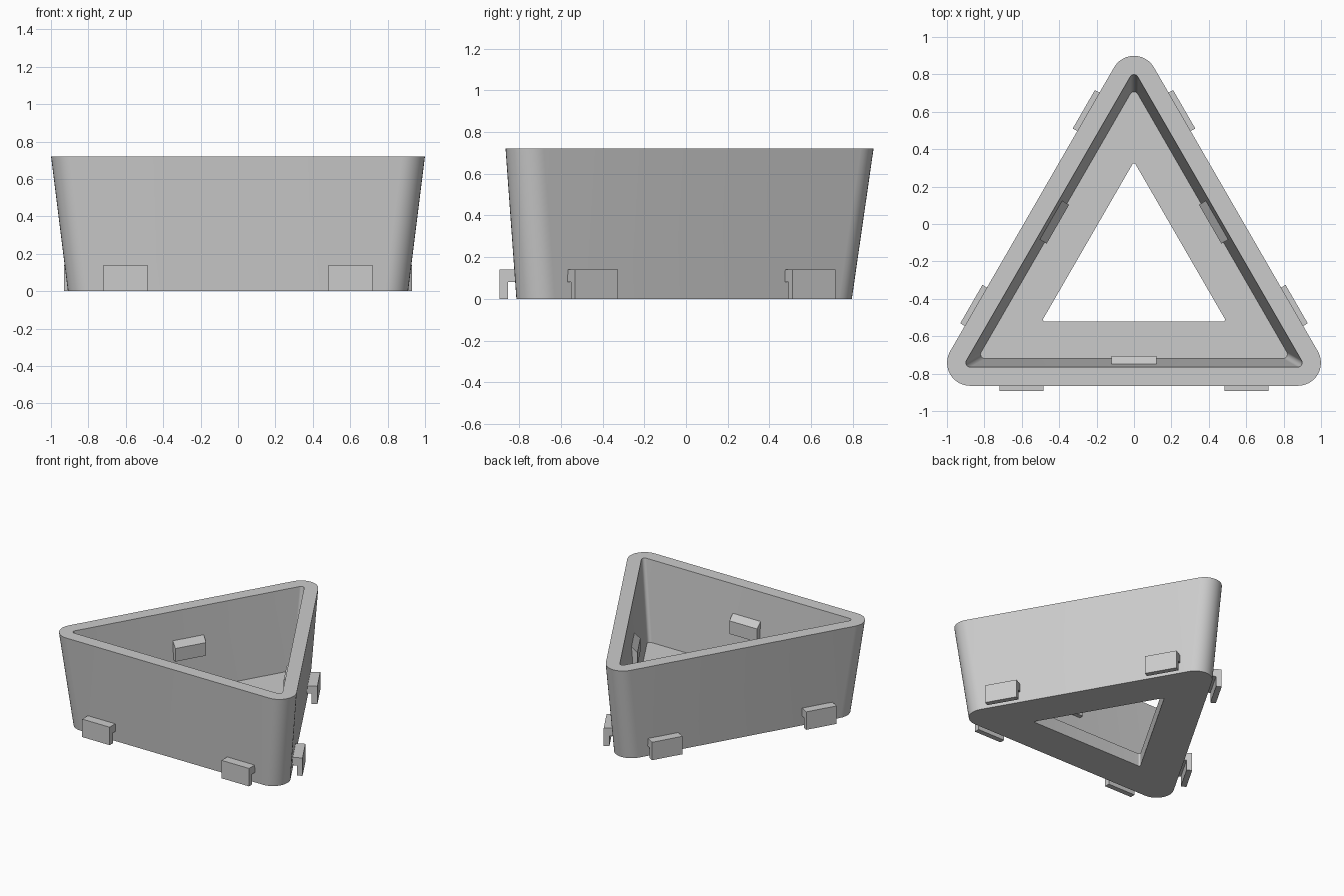
import bpy, bmesh
from math import sin, cos, radians
from mathutils import Vector, Matrix

if "Cube" in bpy.data.objects:
    bpy.data.objects.remove(bpy.data.objects["Cube"], do_unlink=True)

CENTRE = Vector((0, -0.236, 0))
HEIGHT, FLOOR = 0.72, 0.1
STEPS = 12

grey = bpy.data.materials.new("light grey")
grey.use_nodes = True
grey.diffuse_color = (0.6, 0.6, 0.6, 1)
grey.node_tree.nodes["Principled BSDF"].inputs["Base Color"].default_value = (0.6, 0.6, 0.6, 1)


def finish(bm, name):
    bmesh.ops.recalc_face_normals(bm, faces=bm.faces)
    mesh = bpy.data.meshes.new(name)
    bm.to_mesh(mesh)
    bm.free()
    mesh.materials.append(grey)
    obj = bpy.data.objects.new(name, mesh)
    bpy.context.collection.objects.link(obj)
    return obj


def rounded_triangle(bm, inradius, radius, z):
    """Ring of vertices: equilateral triangle of arc centres plus corner radius."""
    ring = []
    for corner in (-30, 90, 210):
        a = radians(corner)
        mid = CENTRE + Vector((cos(a), sin(a), 0)) * inradius * 2
        for i in range(STEPS + 1):
            t = radians(corner - 60 + 120 * i / STEPS)
            ring.append(bm.verts.new(mid + Vector((radius * cos(t), radius * sin(t), z))))
    return ring


# Tapered tray: outer wall, rim, inner wall, floor and triangular opening
bm = bmesh.new()
sections = [
    (0.454, 0.123, 0),
    (0.506, 0.123, HEIGHT),
    (0.506, 0.023, HEIGHT),
    (0.460, 0.023, FLOOR),
    (0.275, 0.010, FLOOR),
    (0.275, 0.010, 0),
]
rings = [rounded_triangle(bm, *s) for s in sections]
for a, b in zip(rings, rings[1:] + rings[:1]):
    for i in range(len(a)):
        j = (i + 1) % len(a)
        bm.faces.new((a[i], a[j], b[j], b[i]))
tray = finish(bm, "tray")
bpy.context.view_layer.objects.active = tray
tray.select_set(True)
bpy.ops.object.shade_smooth_by_angle(angle=radians(30))


def wall_part(name, profile, x0, x1, side):
    """Extrude a (y, z) profile along the front wall, then turn it to its side."""
    bm = bmesh.new()
    face = bm.faces.new([bm.verts.new((x0, y, z)) for y, z in profile])
    out = bmesh.ops.extrude_face_region(bm, geom=[face])
    moved = [v for v in out["geom"] if isinstance(v, bmesh.types.BMVert)]
    bmesh.ops.translate(bm, verts=moved, vec=(x1 - x0, 0, 0))
    bmesh.ops.rotate(bm, verts=bm.verts, cent=CENTRE,
                     matrix=Matrix.Rotation(radians(120 * side), 3, "Z"))
    finish(bm, name)


# Hanging hooks outside, wedge-topped catches inside
HOOK = [(-0.80, 0.14), (-0.893, 0.14), (-0.893, 0), (-0.853, 0), (-0.853, 0.08), (-0.80, 0.08)]
CATCH = [(-0.78, 0.50), (-0.749, 0.50), (-0.706, 0.457), (-0.706, 0.355), (-0.78, 0.355)]
for side, label in enumerate(("front", "left", "right")):
    wall_part(label + "_hook_a", HOOK, -0.72, -0.483, side)
    wall_part(label + "_hook_b", HOOK, 0.483, 0.72, side)
    wall_part(label + "_catch", CATCH, -0.12, 0.12, side)
